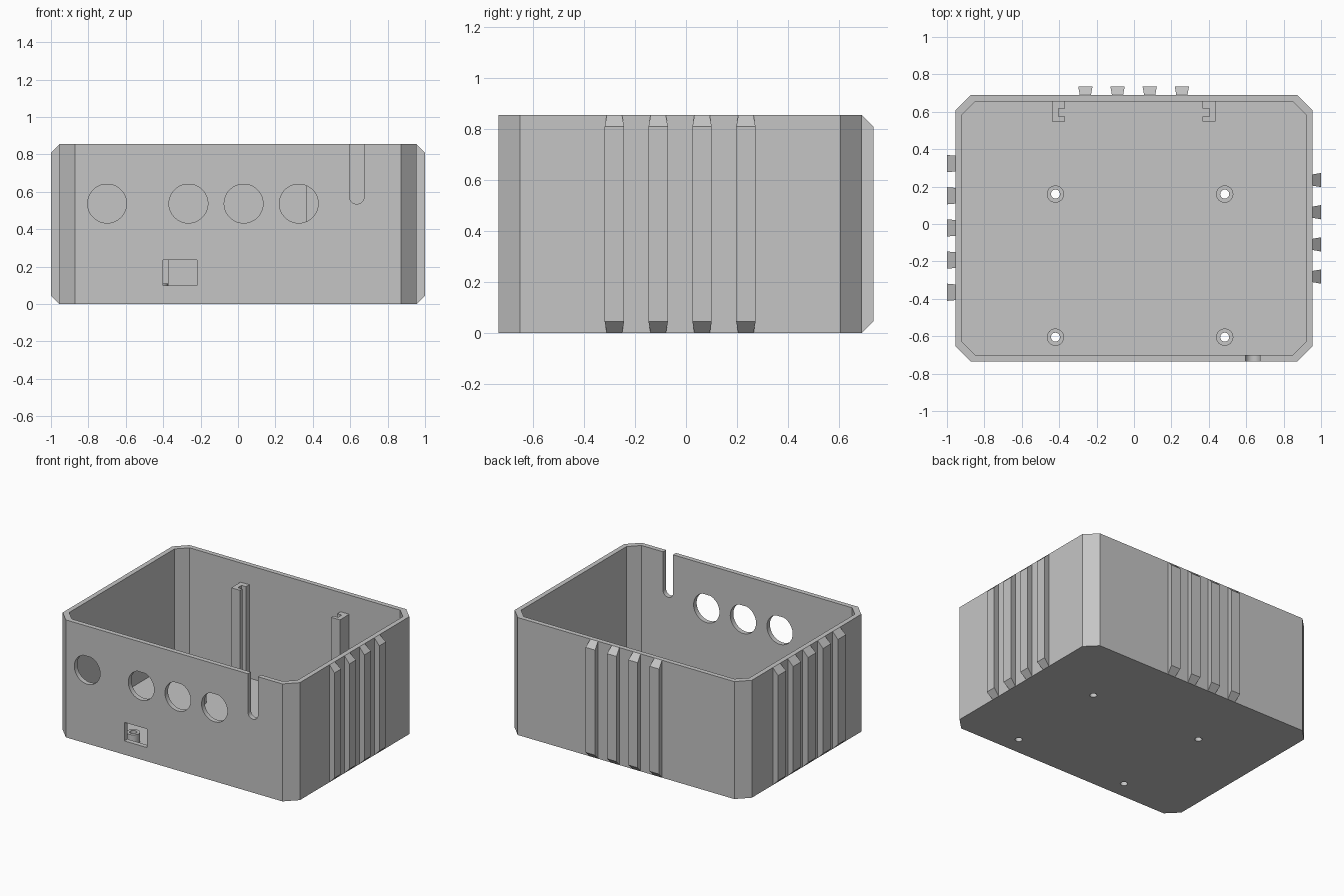
import bpy, bmesh, math
from mathutils import Matrix, Vector

default = bpy.data.objects.get("Cube")
if default:
    bpy.data.objects.remove(default)

# Single material
GREY = (0.56, 0.56, 0.56, 1)
plastic = bpy.data.materials.new("grey plastic")
plastic.use_nodes = True
plastic.diffuse_color = GREY
plastic.node_tree.nodes["Principled BSDF"].inputs["Base Color"].default_value = GREY

HEIGHT, FLOOR, WALL, RIB_DEPTH = 0.855, 0.035, 0.035, 0.045
X_SIDE, Y_FRONT, Y_BACK = 0.955, -0.735, 0.69


def make_object(name, bm):
    bmesh.ops.recalc_face_normals(bm, faces=bm.faces)
    mesh = bpy.data.meshes.new(name)
    bm.to_mesh(mesh)
    bm.free()
    mesh.materials.append(plastic)
    obj = bpy.data.objects.new(name, mesh)
    bpy.context.collection.objects.link(obj)
    return obj


def prism(name, outline, low, high, along="z"):
    """Extrude a 2D outline along z, or an x-z outline along y."""
    bm = bmesh.new()
    place = (lambda p: (p[0], p[1], low)) if along == "z" else (lambda p: (p[0], low, p[1]))
    face = bm.faces.new([bm.verts.new(place(p)) for p in outline])
    extruded = bmesh.ops.extrude_face_region(bm, geom=[face])["geom"]
    step = Vector((0, 0, high - low)) if along == "z" else Vector((0, high - low, 0))
    bmesh.ops.translate(bm, vec=step, verts=[v for v in extruded if isinstance(v, bmesh.types.BMVert)])
    return make_object(name, bm)


def arc(cx, cy, r, start=0, end=360, n=40):
    count = n if end - start == 360 else n + 1
    return [(cx + r * math.cos(math.radians(start + (end - start) * i / n)),
             cy + r * math.sin(math.radians(start + (end - start) * i / n))) for i in range(count)]


def rectangle(x0, x1, y0, y1):
    return [(x0, y0), (x1, y0), (x1, y1), (x0, y1)]


def chamfered(x0, x1, y0, y1, c):
    return [(x0 + c, y0), (x1 - c, y0), (x1, y0 + c), (x1, y1 - c),
            (x1 - c, y1), (x0 + c, y1), (x0, y1 - c), (x0, y0 + c)]


def activate(obj):
    bpy.ops.object.select_all(action="DESELECT")
    obj.select_set(True)
    bpy.context.view_layer.objects.active = obj


def cut(obj, cutters):
    for cutter in cutters:
        cutter.hide_render = True
        mod = obj.modifiers.new("cut", "BOOLEAN")
        mod.operation, mod.solver, mod.object = "DIFFERENCE", "EXACT", cutter
        activate(obj)
        bpy.ops.object.modifier_apply(modifier=mod.name)
        bpy.data.objects.remove(cutter)


def smooth(obj):
    activate(obj)
    bpy.ops.object.shade_smooth_by_angle(angle=math.radians(30))


# Open box with chamfered corners
box = prism("box_shell", chamfered(-X_SIDE, X_SIDE, Y_FRONT, Y_BACK, 0.083), 0, HEIGHT)
cutters = [prism("cavity", chamfered(-X_SIDE + WALL, X_SIDE - WALL, Y_FRONT + WALL,
                                     Y_BACK - WALL, 0.072), FLOOR, HEIGHT + 0.2)]

# Front openings: round holes with a flat top, cable slot and socket port
wall_cut = (Y_FRONT - 0.1, Y_FRONT + WALL + 0.02, "y")
for x in (-0.70, -0.265, 0.03, 0.325):
    cutters.append(prism("button_hole", arc(x, 0.537, 0.104, 108, 432), *wall_cut))
slot = arc(0.635, 0.575, 0.04, 180, 360, 20) + [(0.675, 1), (0.595, 1)]
cutters.append(prism("cable_slot", slot, *wall_cut))
cutters.append(prism("socket_port", rectangle(-0.40, -0.22, 0.10, 0.235), *wall_cut))

# Screw standoffs, drilled through the floor
for x in (-0.42, 0.485):
    for y in (0.16, -0.605):
        drill = arc(x, y, 0.024, n=24)
        standoff = prism("screw_standoff", arc(x, y, 0.046, n=32), FLOOR, 0.11)
        cut(standoff, [prism("drill", drill, 0, 0.3)])
        smooth(standoff)
        cutters.append(prism("screw_hole", drill, -0.1, 0.3))
cut(box, cutters)
smooth(box)

# Grooved board guides on the inside of the back wall
for side, centre, name in ((1, -0.438, "right_board_guide"), (-1, 0.437, "left_board_guide")):
    profile = [(0, 0.66), (0, 0.548), (0.07, 0.548), (0.07, 0.575),
               (0.034, 0.575), (0.034, 0.617), (0.07, 0.617), (0.07, 0.66)]
    prism(name, [(centre + side * x, y) for x, y in profile], FLOOR, 0.715)


# Dovetail grip ribs with sloped ends
def rib(name, x, y, angle, inner, outer):
    bm = bmesh.new()
    bmesh.ops.create_cube(bm, size=2)
    for v in bm.verts:
        out = v.co.y > 0
        v.co.x *= outer if out else inner
        inset = RIB_DEPTH if out else 0
        v.co.z = HEIGHT - inset if v.co.z > 0 else inset
        v.co.y = RIB_DEPTH if out else 0
    bm.transform(Matrix.Translation((x, y, 0)) @ Matrix.Rotation(math.radians(angle), 4, "Z"))
    make_object(name, bm)


for i in range(4):
    rib("back_rib", -0.26 + 0.172 * i, Y_BACK, 0, 0.03, 0.038)
    rib("left_rib", X_SIDE, -0.281 + 0.172 * i, -90, 0.03, 0.038)
for i in range(5):
    rib("right_rib", -X_SIDE, -0.365 + 0.172 * i, 90, 0.042, 0.046)
